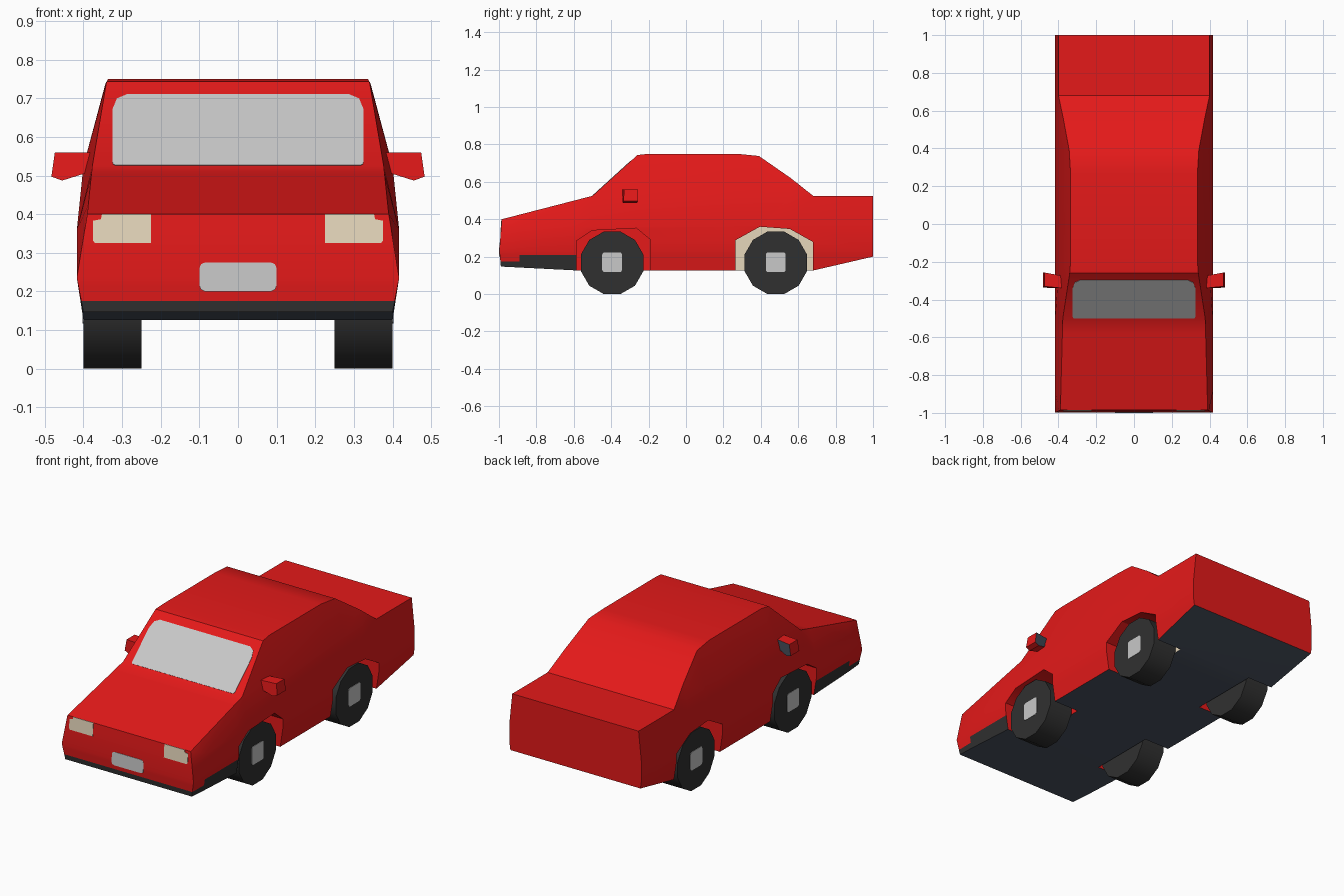
import bpy, bmesh, math
from mathutils import Vector

if "Cube" in bpy.data.objects:
    bpy.data.objects.remove(bpy.data.objects["Cube"])


def material(name, rgb):
    m = bpy.data.materials.new(name)
    m.diffuse_color = (*rgb, 1)
    m.use_nodes = True
    m.node_tree.nodes["Principled BSDF"].inputs["Base Color"].default_value = m.diffuse_color
    return m


RED = material("red paint", (0.78, 0.010, 0.010))
GREY = material("light grey", (0.58, 0.58, 0.58))
BEIGE = material("beige", (0.79, 0.68, 0.50))
BLACK = material("tyre black", (0.030, 0.030, 0.030))
SLATE = material("dark slate", (0.072, 0.088, 0.122))


def prism(bm, a, b):
    """Closed solid between two matching rings of points."""
    va, vb = [bm.verts.new(p) for p in a], [bm.verts.new(p) for p in b]
    bm.faces.new(va)
    bm.faces.new(vb[::-1])
    for i in range(len(va)):
        j = (i + 1) % len(va)
        bm.faces.new((va[j], va[i], vb[i], vb[j]))


def finish(bm, name, mats, smooth=None):
    bmesh.ops.recalc_face_normals(bm, faces=bm.faces)
    me = bpy.data.meshes.new(name)
    bm.to_mesh(me)
    bm.free()
    ob = bpy.data.objects.new(name, me)
    bpy.context.collection.objects.link(ob)
    for m in mats:
        me.materials.append(m)
    bpy.ops.object.select_all(action='DESELECT')
    ob.select_set(True)
    bpy.context.view_layer.objects.active = ob
    if smooth:
        bpy.ops.object.shade_smooth_by_angle(angle=math.radians(smooth))
    return ob


def solid(name, a, b, mat, smooth=None):
    bm = bmesh.new()
    prism(bm, a, b)
    return finish(bm, name, [mat], smooth)


def lerp(table, t):
    for (a, u), (b, v) in zip(table, table[1:]):
        if t <= b:
            return u + (v - u) * max(0, (t - a) / (b - a))
    return table[-1][1]


# Body half width by height, with a narrower nose and bonnet
SIDE = [(0.126, 0.40), (0.235, 0.417), (0.36, 0.417), (0.525, 0.40), (0.738, 0.343), (0.75, 0.336)]
NOSE = [(0.147, 0.40), (0.235, 0.417), (0.40, 0.39)]


def half_width(y, z):
    if y < -0.95:
        return lerp(NOSE, z)
    return lerp(SIDE, z) - (0.023 if y < -0.45 and z > 0.38 else 0)


# Body: side profile extruded across, sliced into rows, then tapered
profile = [(-0.99, 0.147), (-0.998, 0.235), (-0.985, 0.40), (-0.50, 0.525),
           (-0.26, 0.743), (-0.20, 0.75), (0.27, 0.75), (0.39, 0.738),
           (0.56, 0.62), (0.68, 0.525), (1.0, 0.525), (1.0, 0.20),
           (0.68, 0.126), (-0.58, 0.126)]
bm = bmesh.new()
prism(bm, [(-1, y, z) for y, z in profile], [(1, y, z) for y, z in profile])
cuts = [((0, y, 0), (0, 1, 0)) for y in (-0.89, -0.58, -0.5, -0.26, 0.27, 0.39, 0.56, 0.68)]
cuts += [((0, 0, z), (0, 0, 1)) for z in (0.175, 0.21, 0.235, 0.36, 0.525)]
for co, no in cuts:
    bmesh.ops.bisect_plane(bm, geom=bm.verts[:] + bm.edges[:] + bm.faces[:],
                           dist=1e-5, plane_co=co, plane_no=no)
for v in bm.verts:
    v.co.x = math.copysign(half_width(v.co.y, v.co.z), v.co.x)
body = finish(bm, "body", [RED, BLACK, SLATE, BEIGE])

# Wheel arches cut from both sides
arches = [[(-0.585, 0), (-0.585, 0.285), (-0.50, 0.34), (-0.265, 0.352), (-0.19, 0.29), (-0.19, 0)],
          [(0.265, 0), (0.265, 0.288), (0.395, 0.36), (0.555, 0.348), (0.68, 0.278), (0.68, 0)]]
bm = bmesh.new()
for arch in arches:
    for s in (-1, 1):
        prism(bm, [(s * 0.24, y, z) for y, z in arch], [(s * 0.6, y, z) for y, z in arch])
cutter = finish(bm, "arch_cutter", [RED])
cutter.hide_render = True
bpy.ops.object.select_all(action='DESELECT')
body.select_set(True)
bpy.context.view_layer.objects.active = body
mod = body.modifiers.new("arches", 'BOOLEAN')
mod.operation, mod.solver, mod.object = 'DIFFERENCE', 'EXACT', cutter
bpy.ops.object.modifier_apply(modifier=mod.name)
bpy.data.objects.remove(cutter)

# Body colours: slate underside, black front skirt, beige rear arch wall
for f in body.data.polygons:
    c, n = f.center, f.normal
    f.material_index = 0
    if n.z < -0.5 and c.z < 0.22:
        f.material_index = 2
    elif c.y < -0.59 and c.z < (0.21 if c.y > -0.89 else 0.175):
        f.material_index = 1
    elif n.x > 0.9 and 0.23 < c.x < 0.25 and c.y > 0:
        f.material_index = 3
bpy.ops.object.shade_smooth_by_angle(angle=math.radians(30))


def rounded(x0, x1, z0, z1, r, low=None):
    """Rectangle with rounded corners; low is the radius of the bottom pair."""
    low = low or r
    out = []
    for x, z, sx, sz, q, a0 in ((x1, z1, -1, -1, r, 0), (x0, z1, 1, -1, r, 90),
                                (x0, z0, 1, 1, low, 180), (x1, z0, -1, 1, low, 270)):
        for a in (0, 45, 90):
            t = math.radians(a0 + a)
            out.append((x + sx * q + q * math.cos(t), z + sz * q + q * math.sin(t)))
    return out


# Windscreen lying on the slanted front of the cabin
glass = rounded(-0.325, 0.325, 0.526, 0.71, 0.04, 0.008)
def on_screen(off):
    k = 0.24 / 0.218
    return [(x, -0.5 + (z - 0.525) * k - off, z + off) for x, z in glass]
solid("windscreen", on_screen(-0.001), on_screen(0.0015), GREY)

# Headlights and number plate on the nose
def nose_plate(name, pts, mat):
    def ring(off):
        return [(x, -0.998 + max(0, z - 0.235) * 0.0788 - off, z) for x, z in pts]
    solid(name, ring(-0.003), ring(0.002), mat)


for s, side in ((-1, "left"), (1, "right")):
    lamp = [(0.225, 0.325), (0.37, 0.325), (0.375, 0.331), (0.375, 0.383), (0.355, 0.387),
            (0.352, 0.4), (0.225, 0.4)]
    nose_plate(side + "_headlight", [(s * x, z) for x, z in lamp], BEIGE)
nose_plate("number_plate", rounded(-0.10, 0.10, 0.20, 0.275, 0.015), GREY)

# Wheels with square hubs
R = 0.167 / math.cos(math.pi / 12)
for end, cy in (("front", -0.395), ("rear", 0.48)):
    for s, side in ((-1, "left"), (1, "right")):
        rim = [(cy + R * math.cos(t), 0.167 + R * math.sin(t))
               for t in (math.pi * (2 * i + 1) / 12 for i in range(12))]
        solid(f"{end}_{side}_wheel", [(s * 0.25, y, z) for y, z in rim],
              [(s * 0.40, y, z) for y, z in rim], BLACK, 40)
        hub = rounded(cy - 0.053, cy + 0.053, 0.117, 0.223, 0.012)
        solid(f"{end}_{side}_hub", [(s * 0.398, y, z) for y, z in hub],
              [(s * 0.402, y, z) for y, z in hub], GREY)

# Door mirrors: flared heads with dark rear glass
for s, side in ((-1, "left"), (1, "right")):
    bm = bmesh.new()
    front = [(0.375, -0.34, 0.512), (0.455, -0.338, 0.487), (0.483, -0.335, 0.497),
             (0.474, -0.33, 0.56), (0.375, -0.34, 0.56)]
    rear = [(0.375, -0.28, 0.512), (0.455, -0.262, 0.487), (0.483, -0.257, 0.497),
            (0.474, -0.257, 0.56), (0.375, -0.275, 0.56)]
    prism(bm, [(s * x, y, z) for x, y, z in front], [(s * x, y, z) for x, y, z in rear])
    head = finish(bm, side + "_mirror", [RED, SLATE])
    for f in head.data.polygons:
        f.material_index = 1 if f.normal.y > 0.8 else 0
